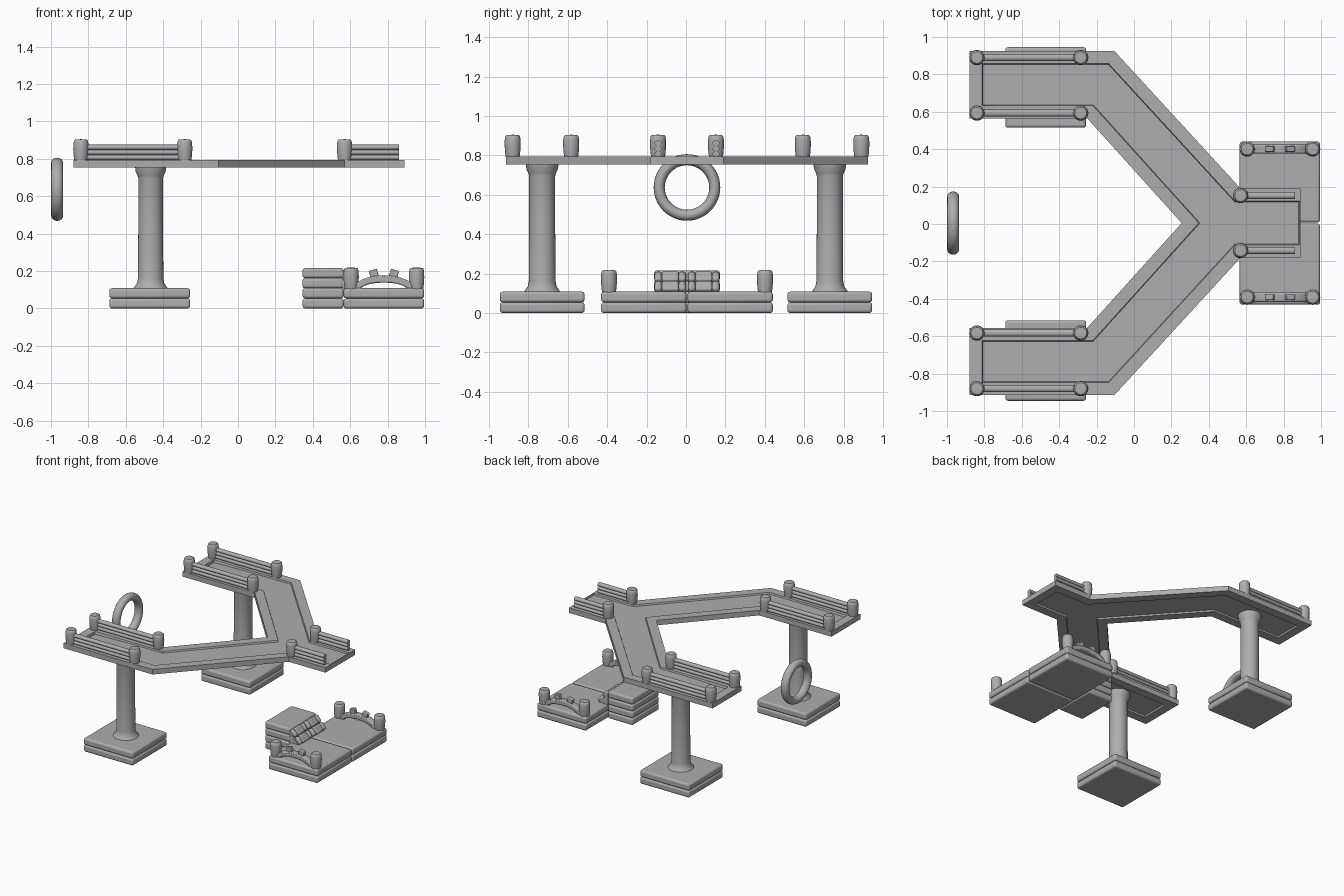
import bpy, bmesh, math
from mathutils import Vector

if "Cube" in bpy.data.objects:
    bpy.data.objects.remove(bpy.data.objects["Cube"])

CY = 0.005  # symmetry line of the layout

stone = bpy.data.materials.new("plain grey")
stone.use_nodes = True
GREY = (0.42, 0.42, 0.42, 1)
stone.diffuse_color = GREY
stone.node_tree.nodes["Principled BSDF"].inputs["Base Color"].default_value = GREY


def finish(name, bm, bevel=0.0, segments=3, smooth=True):
    bmesh.ops.recalc_face_normals(bm, faces=bm.faces)
    mesh = bpy.data.meshes.new(name)
    bm.to_mesh(mesh)
    bm.free()
    obj = bpy.data.objects.new(name, mesh)
    bpy.context.collection.objects.link(obj)
    mesh.materials.append(stone)
    if bevel:
        mod = obj.modifiers.new("soft edges", "BEVEL")
        mod.width, mod.segments, mod.limit_method = bevel, segments, "ANGLE"
    if smooth:
        bpy.ops.object.select_all(action="DESELECT")
        obj.select_set(True)
        bpy.context.view_layer.objects.active = obj
        bpy.ops.object.shade_smooth_by_angle(angle=math.radians(40))
    return obj


def box(name, center, size, bevel=0.01, tilt=0.0):
    bm = bmesh.new()
    bmesh.ops.create_cube(bm, size=1)
    bmesh.ops.scale(bm, vec=size, verts=bm.verts)
    obj = finish(name, bm, bevel)
    obj.location, obj.rotation_euler = center, (0, tilt, 0)
    return obj


def lathe(name, profile, x, y, z, sides=32):
    bm = bmesh.new()
    verts = [bm.verts.new((r, 0, h)) for r, h in profile]
    edges = [bm.edges.new(pair) for pair in zip(verts, verts[1:])]
    bmesh.ops.spin(bm, geom=verts + edges, axis=(0, 0, 1), cent=(0, 0, 0),
                   angle=math.tau, steps=sides, use_duplicate=False)
    bmesh.ops.remove_doubles(bm, verts=bm.verts, dist=1e-5)
    obj = finish(name, bm)
    obj.location = (x, y, z)
    return obj


def slab_stack(name, x0, x1, y0, y1, layers):
    t = 0.054
    for i in range(layers):
        box(f"{name}_slab_{i + 1}", ((x0 + x1) / 2, (y0 + y1) / 2, t * (i + 0.5)),
            (x1 - x0, y1 - y0, t), 0.014)


POST = [(0, 0), (0.035, 0), (0.038, 0.02), (0.041, 0.06), (0.040, 0.09),
        (0.037, 0.106), (0.031, 0.112), (0, 0.114)]


def post(name, x, y, z):
    lathe(name, POST, x, y, z, 24)


# deck: forked outline with a recessed floor above and below
half = [(0.89, 0.185), (0.57, 0.185), (-0.105, 0.92), (-0.88, 0.92),
        (-0.88, 0.56), (-0.25, 0.56)]
outline = half + [(0.255, 0)] + [(x, -y) for x, y in reversed(half)]
bm = bmesh.new()
base = bm.faces.new([bm.verts.new((x, y + CY, 0.753)) for x, y in outline])
grown = bmesh.ops.extrude_face_region(bm, geom=[base], use_keep_orig=True)["geom"]
bmesh.ops.translate(bm, vec=(0, 0, 0.04),
                    verts=[g for g in grown if isinstance(g, bmesh.types.BMVert)])
bmesh.ops.recalc_face_normals(bm, faces=bm.faces)
for side in (1, -1):
    floor = next(f for f in bm.faces if f.normal.z * side > 0.9 and len(f.verts) == len(outline))
    bmesh.ops.inset_region(bm, faces=[floor], thickness=0.068, use_even_offset=True)
    flat = floor.calc_center_median().z
    # raised lip: drop a slightly smaller panel, open at the single end
    if side == 1:
        for v in floor.verts:
            if v.co.x > 0.75:
                v.co.x = 0.884
    bmesh.ops.inset_region(bm, faces=[floor], thickness=0.004, use_even_offset=True)
    for v in floor.verts:
        v.co.z = flat - side * 0.012
    if side == 1:
        # sloped landings at the two far ends
        geom = [floor] + list(floor.edges) + list(floor.verts)
        bmesh.ops.bisect_plane(bm, geom=geom, plane_co=(-0.47, 0, 0), plane_no=(1, 0, 0))
        for v in bm.verts:
            if -0.82 < v.co.x < -0.79 and abs(v.co.z - flat + 0.012) < 1e-4:
                v.co.z -= 0.008
finish("deck", bm, smooth=False)

# pillars on double slab feet
PILLAR = [(0, 0), (0.095, 0), (0.085, 0.012), (0.073, 0.03), (0.068, 0.055),
          (0.066, 0.33), (0.066, 0.59), (0.07, 0.605), (0.08, 0.625), (0.084, 0.66), (0, 0.66)]
for label, s in (("left", 1), ("right", -1)):
    yc = s * 0.73
    slab_stack(f"{label}_foot", -0.688, -0.256, yc - 0.215, yc + 0.215, 2)
    lathe(f"{label}_pillar", PILLAR, -0.467, yc, 0.105)


# railings: three stacked rods
def railing(name, x0, x1, y):
    for i in range(3):
        bm = bmesh.new()
        bmesh.ops.create_cone(bm, cap_ends=True, segments=16, radius1=0.016,
                              radius2=0.016, depth=x1 - x0)
        obj = finish(f"{name}_rod_{i + 1}", bm)
        obj.rotation_euler = (0, math.pi / 2, 0)
        obj.scale = (0.9, 1.15, 1)
        obj.location = ((x0 + x1) / 2, y, 0.807 + 0.027 * i)


for label, s in (("left", 1), ("right", -1)):
    for place, off in (("outer", 0.885), ("inner", 0.588)):
        y = CY + s * off
        railing(f"{label}_{place}_railing", -0.84, -0.285, y)
        post(f"{label}_{place}_end_post", -0.84, y, 0.791)
        post(f"{label}_{place}_mid_post", -0.285, y, 0.791)
    y = CY + s * 0.147
    railing(f"{label}_exit_railing", 0.57, 0.86, y)
    post(f"{label}_exit_post", 0.57, y, 0.791)

# hanging ring
bm = bmesh.new()
N, M = 48, 16
rings = []
for i in range(N):
    a = math.tau * i / N
    out = Vector((0, math.cos(a), math.sin(a)))
    rings.append([bm.verts.new(out * (0.141 + 0.028 * math.cos(math.tau * j / M))
                  + Vector((0.032 * math.sin(math.tau * j / M), 0, 0))) for j in range(M)])
for i in range(N):
    for j in range(M):
        a, b = rings[i], rings[(i + 1) % N]
        k = (j + 1) % M
        bm.faces.new((a[j], b[j], b[k], a[k]))
finish("ring", bm).location = (-0.967, CY, 0.637)

# ground platform: two square tiles and a taller step block
slab_stack("left_tile", 0.565, 0.995, CY + 0.003, CY + 0.436, 2)
slab_stack("right_tile", 0.565, 0.995, CY - 0.436, CY - 0.003, 2)
slab_stack("step_block", 0.345, 0.565, CY - 0.167, CY + 0.167, 4)

# sloped climbing ramp in two halves with beaded edges
for label, s in (("left", 1), ("right", -1)):
    bm = bmesh.new()
    y0, y1 = CY + s * 0.005, CY + s * 0.165
    tri = [(0.56, 0.1), (0.645, 0.1), (0.56, 0.2)]
    face = bm.faces.new([bm.verts.new((x, y0, z)) for x, z in tri])
    ext = bmesh.ops.extrude_face_region(bm, geom=[face], use_keep_orig=True)["geom"]
    bmesh.ops.translate(bm, vec=(0, y1 - y0, 0),
                        verts=[g for g in ext if isinstance(g, bmesh.types.BMVert)])
    finish(f"{label}_ramp", bm)
    tilt = math.atan2(0.1, 0.085)
    for i, t in enumerate((0.25, 0.75)):
        x, z = 0.565 + 0.085 * t, 0.205 - 0.095 * t
        box(f"{label}_ramp_panel_{i + 1}", (x, CY + s * 0.085, z), (0.062, 0.085, 0.03), 0.01, tilt)
        for edge, off in (("outer", 0.146), ("inner", 0.024)):
            box(f"{label}_ramp_{edge}_bead_{i + 1}", (x, CY + s * off, z),
                (0.06, 0.036, 0.034), 0.014, tilt)

# arched side walls with posts and small crest blocks
for label, s in (("left", 1), ("right", -1)):
    y = CY + s * 0.396
    post(f"{label}_arch_back_post", 0.605, y, 0.105)
    post(f"{label}_arch_front_post", 0.955, y, 0.105)
    bm = bmesh.new()
    sections = []
    for i in range(17):
        a = math.pi * (i / 16)
        ca, sa = math.cos(a), math.sin(a)
        sections.append([bm.verts.new((0.78 + rx * ca, y + dy, 0.1 + rz * sa))
                         for rx, rz, dy in ((0.165, 0.077, -0.025), (0.165, 0.077, 0.025),
                                            (0.125, 0.038, 0.025), (0.125, 0.038, -0.025))])
    for a, b in zip(sections, sections[1:]):
        for j in range(4):
            k = (j + 1) % 4
            bm.faces.new((a[j], b[j], b[k], a[k]))
    for end in (sections[0], sections[-1]):
        bm.faces.new(end)
    finish(f"{label}_arch", bm, 0.008, 2)
    for place, dx in (("back", -0.054), ("front", 0.054)):
        box(f"{label}_arch_{place}_block", (0.78 + dx, y, 0.187), (0.045, 0.03, 0.04),
            0.005, math.copysign(0.3, dx))
